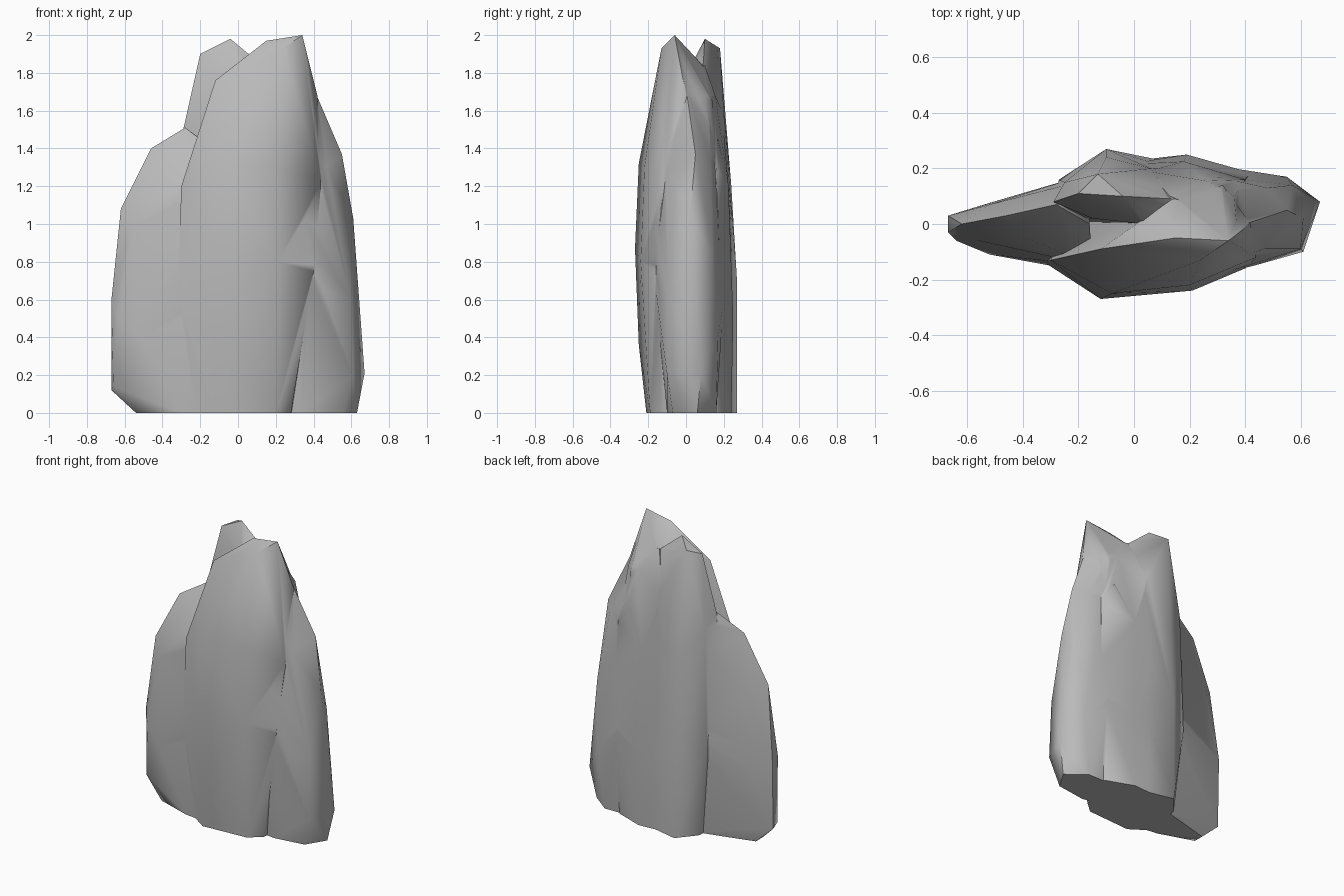
import bpy, bmesh, math

stone = bpy.data.materials.new("grey stone")
stone.diffuse_color = (0.49, 0.49, 0.49, 1)


def shard(name, points):
    """One chunk of rock: the convex hull of a few corner points."""
    bm = bmesh.new()
    for p in points:
        bm.verts.new(p)
    res = bmesh.ops.convex_hull(bm, input=bm.verts[:])
    junk = {g for g in res["geom_interior"] + res["geom_unused"]
            if isinstance(g, bmesh.types.BMVert)}
    bmesh.ops.delete(bm, geom=list(junk), context="VERTS")
    bmesh.ops.recalc_face_normals(bm, faces=bm.faces[:])
    me = bpy.data.meshes.new(name)
    bm.to_mesh(me)
    bm.free()
    me.materials.append(stone)
    ob = bpy.data.objects.new(name, me)
    bpy.context.collection.objects.link(ob)
    return ob


# Tall front slab with the right-hand peak
front = shard("rock_formation", [
    (-.28, -.10, 0), (-.12, -.21, 0), (.0, -.20, 0), (.20, -.19, 0),
    (.28, -.12, 0), (.30, .10, 0), (-.24, .05, 0),
    (-.12, -.25, .36), (-.12, -.27, .87), (.21, -.24, .80), (.40, -.16, .75),
    (-.32, -.14, .60), (-.30, -.13, 1.20), (-.08, -.25, 1.32),
    (.20, -.22, 1.30), (.44, -.12, 1.22), (-.20, -.11, 1.42),
    (-.12, -.09, 1.76), (.03, -.165, 1.65), (.18, -.165, 1.65),
    (-.02, -.04, 1.79), (.15, -.05, 1.97), (.34, -.06, 2.0),
    (.24, -.13, 1.93), (.14, .09, 1.84), (.42, .0, 1.68), (.32, .14, 1.65)])

# Back spire with the left-hand peak
back_spire = shard("back_spire", [
    (-.20, .11, 1.90), (-.04, .10, 1.98), (-.13, .18, 1.93), (.14, .09, 1.83),
    (.06, .20, 1.60), (-.15, .02, 1.66), (-.29, .08, 1.50), (-.25, .15, 1.42),
    (-.10, .24, 1.20), (.12, .205, 1.20), (-.10, .27, .70), (.12, .225, .60),
    (-.10, .27, 0), (.12, .22, 0), (-.27, .16, .60), (-.20, .15, 0),
    (-.22, .0, 0), (.13, .0, 0), (.04, .0, 1.79)])

# Back right shoulder
back_right = shard("back_right_shoulder", [
    (.13, .10, 1.84), (.26, .155, 1.68), (.05, .19, 1.60), (.18, .225, 1.20),
    (.19, .25, .50), (.19, .24, 0), (-.03, .225, 0), (-.03, .215, 1.20),
    (.42, .185, .60), (.40, .16, 1.30), (.38, .17, 0), (.0, .0, 0),
    (.45, .0, 0), (.10, .0, 1.80), (.37, .0, 1.80), (.36, .10, 1.68)])

# Right flank, thin and leaning
right = shard("right_flank", [
    (.40, .0, 1.72), (.55, .05, 1.37), (.48, .13, 1.34), (.47, -.09, 1.30),
    (.61, .02, 1.03), (.57, .14, .85), (.63, .08, .60), (.67, .08, .21),
    (.63, .06, 0), (.55, .17, .40), (.50, .16, 0), (.55, -.07, 0),
    (.61, -.10, .20), (.60, -.09, .60), (.45, -.145, .65), (.34, -.10, 0),
    (.28, .16, 0), (.30, .17, 1.45), (.36, .20, .60), (.22, -.08, 0),
    (.28, -.19, 1.15), (.30, -.18, .80), (.30, -.14, 1.50), (.28, .12, 1.70)])

# Lower left flank, tapering to a thin edge
left = shard("left_flank", [
    (-.46, .03, 1.40), (-.39, -.05, 1.32), (-.28, .07, 1.51), (-.16, .0, 1.42),
    (-.62, .0, 1.08), (-.56, -.06, .98), (-.52, .07, 1.05),
    (-.67, .03, .60), (-.67, -.03, .60), (-.64, -.06, .50), (-.54, .07, .50),
    (-.67, .02, .12), (-.66, -.04, .14), (-.54, .02, 0), (-.54, -.05, 0),
    (-.52, -.11, .40), (-.30, -.15, .50), (-.30, -.13, 0), (-.33, .13, .60),
    (-.32, .08, 0), (-.20, .11, .0), (-.15, -.15, 0), (-.20, .17, .70),
    (-.17, .16, 1.30), (-.15, -.15, 1.22)])

# Fuse all chunks into a single rock
for part in (back_spire, back_right, right, left):
    mod = front.modifiers.new("join_" + part.name, "BOOLEAN")
    mod.operation = "UNION"
    mod.solver = "EXACT"
    mod.object = part
bpy.context.view_layer.update()
dg = bpy.context.evaluated_depsgraph_get()
fused = bpy.data.meshes.new_from_object(front.evaluated_get(dg))
front.modifiers.clear()
front.data = fused
for part in (back_spire, back_right, right, left):
    bpy.data.objects.remove(part)

# One material, soft shading with the hard creases kept
fused.materials.clear()
fused.materials.append(stone)
for f in fused.polygons:
    f.material_index = 0
bpy.context.view_layer.objects.active = front
front.select_set(True)
bpy.ops.object.shade_smooth_by_angle(angle=math.radians(50))
